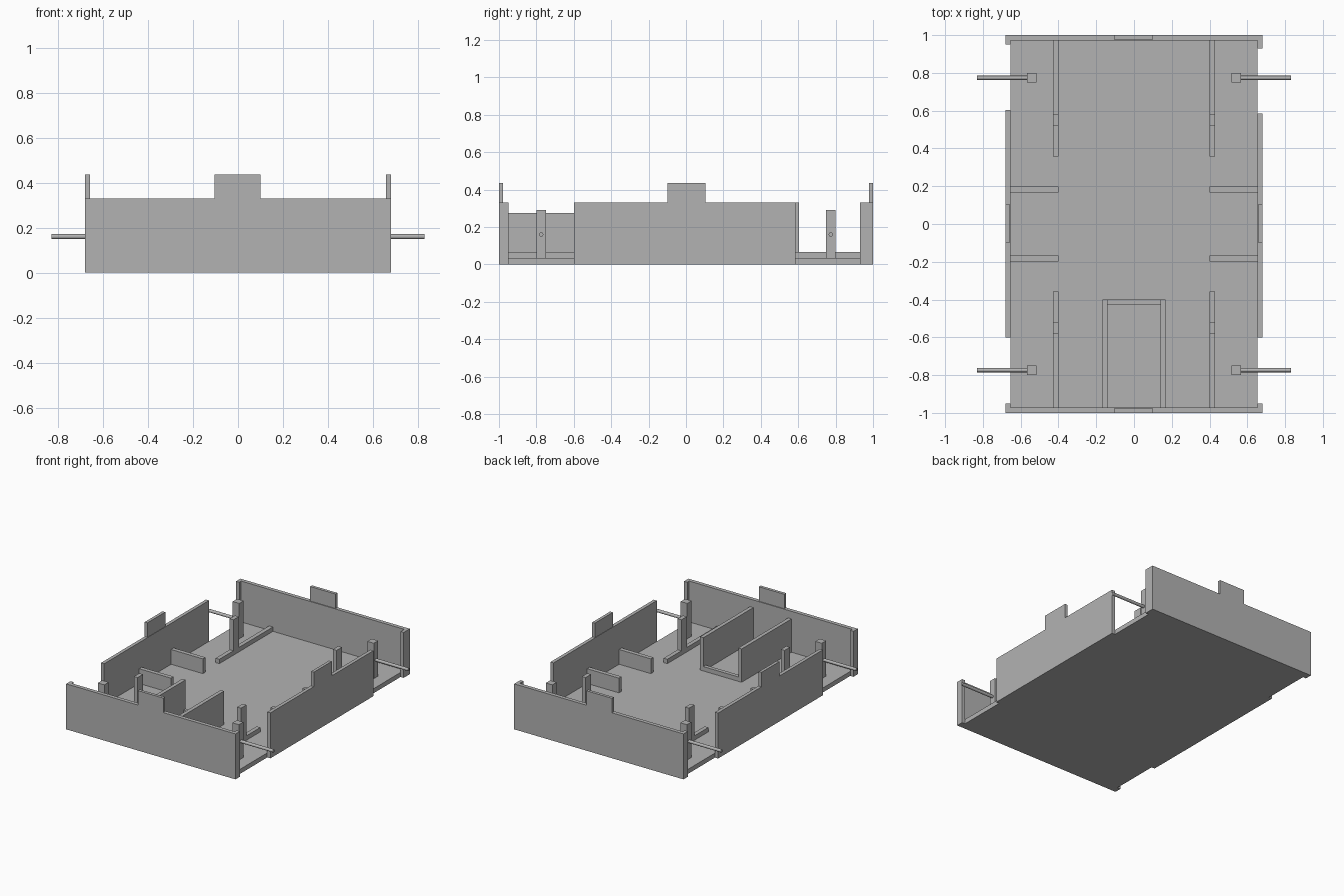
import bpy
import math

cube = bpy.data.objects.get("Cube")
if cube:
    bpy.data.objects.remove(cube, do_unlink=True)

grey = bpy.data.materials.new("plain_grey")
grey.use_nodes = True
COLOUR = (0.45, 0.45, 0.45, 1)
grey.diffuse_color = COLOUR
grey.node_tree.nodes["Principled BSDF"].inputs["Base Color"].default_value = COLOUR

FLOOR, RAIL, WALL, TAB, POST = 0.033, 0.065, 0.33, 0.435, 0.29
OUT, INN = 0.68, 0.655      # outer and inner face of the side walls
END = 0.972                 # inner face of the end walls


def box(name, x, y, z):
    """Box spanning the given (low, high) ranges, in any order."""
    spans = [sorted(s) for s in (x, y, z)]
    bpy.ops.mesh.primitive_cube_add(size=1, location=[sum(s) / 2 for s in spans])
    ob = bpy.context.object
    ob.name = name
    ob.scale = [s[1] - s[0] for s in spans]
    bpy.ops.object.transform_apply(location=False, rotation=False, scale=True)
    ob.data.materials.append(grey)
    return ob


def axle(name, x, y, z, radius):
    bpy.ops.mesh.primitive_cylinder_add(
        vertices=24, radius=radius, depth=abs(x[1] - x[0]),
        location=(sum(x) / 2, y, z), rotation=(0, math.pi / 2, 0))
    ob = bpy.context.object
    ob.name = name
    ob.data.materials.append(grey)
    bpy.ops.object.shade_smooth_by_angle()


# Floor plate
box("floor", (-INN, INN), (-END, END), (0, FLOOR))

# End walls with a raised tab each
for side, e in (("front", -1), ("back", 1)):
    box(side + "_wall", (-OUT, OUT), (e, e * END), (0, WALL))
    box(side + "_tab", (-0.105, 0.1), (e, e * 0.978), (WALL, TAB))

# Side walls, side tabs and the short corner returns
for side, s, back_end, back_return in (("left", 1, 0.585, 0.93),
                                       ("right", -1, 0.603, 0.95)):
    box(side + "_wall", (s * INN, s * OUT), (-0.6, back_end), (0, WALL))
    box(side + "_tab", (s * 0.658, s * OUT), (-0.1, 0.105), (WALL, TAB))
    box(side + "_front_return", (s * INN, s * OUT), (-END, -0.95), (0, WALL))
    box(side + "_back_return", (s * INN, s * OUT), (back_return, END), (0, WALL))

# Interior fittings repeated in each quarter
for side, s in (("left", 1), ("right", -1)):
    for end, e in (("front", -1), ("back", 1)):
        tag = f"{end}_{side}_"
        box(tag + "rail", (s * 0.4, s * 0.43), (e * 0.357, e * END), (FLOOR, RAIL))
        box(tag + "rail_post", (s * 0.4, s * 0.43), (e * 0.518, e * 0.58), (RAIL, POST))
        y = e * 0.774
        box(tag + "axle_post", (s * 0.515, s * 0.567), (y - 0.025, y + 0.025), (FLOOR, POST))
        axle(tag + "axle", (s * 0.56, s * 0.83), y, 0.16, 0.011)
        box(tag + "divider", (s * 0.4, s * INN), (e * 0.168, e * 0.198), (FLOOR, 0.14))

# Open channel behind the front wall
for side, s in (("left", 1), ("right", -1)):
    box(side + "_channel_wall", (s * 0.14, s * 0.167), (-END, -0.4), (FLOOR, 0.275))
box("channel_lip", (-0.14, 0.14), (-0.428, -0.4), (FLOOR, RAIL))
